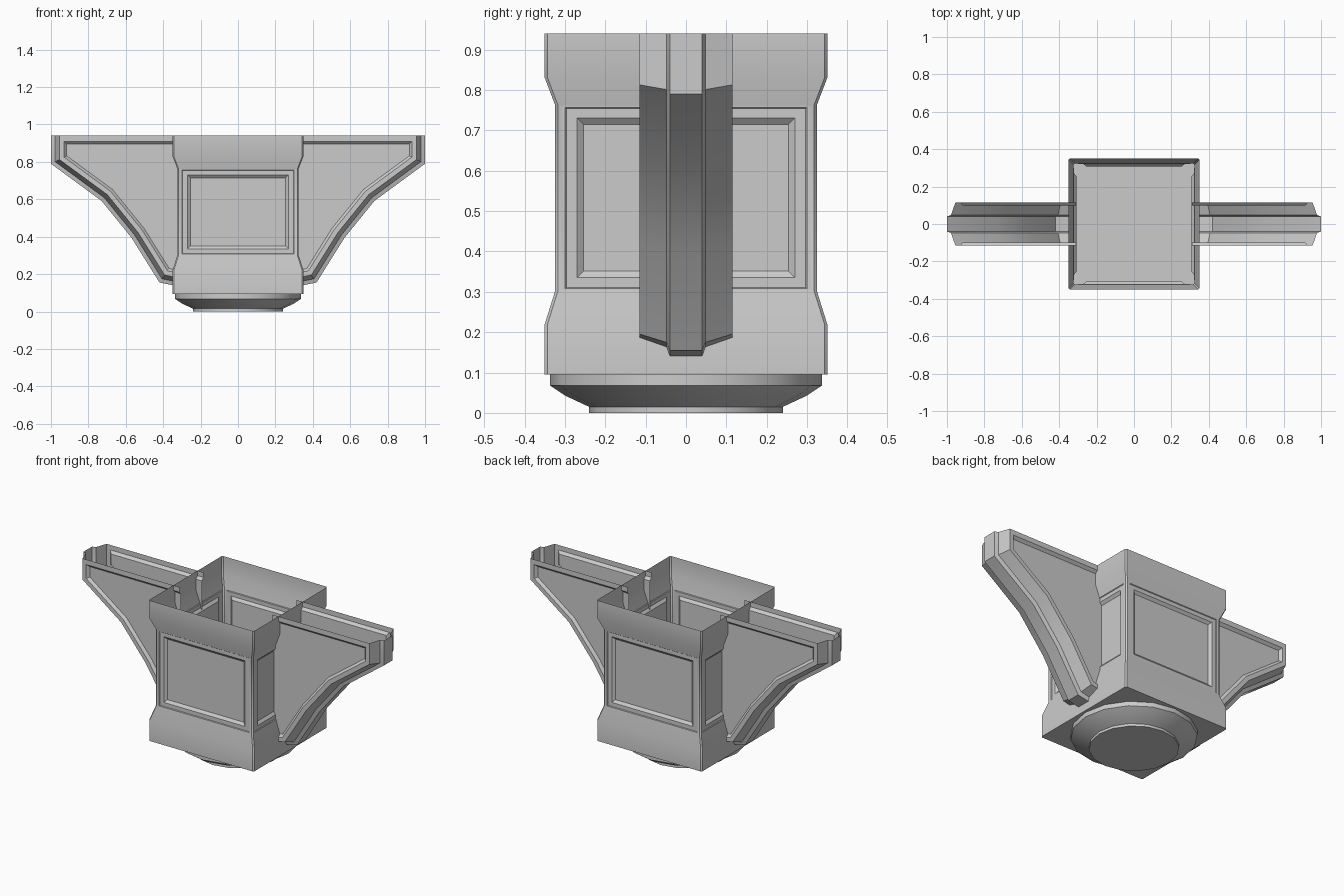
import bpy, bmesh, math
from mathutils import Vector, Matrix

if "Cube" in bpy.data.objects:
    bpy.data.objects.remove(bpy.data.objects["Cube"])


def finish(name, bm, angle=30):
    bmesh.ops.remove_doubles(bm, verts=bm.verts, dist=0.0005)
    bmesh.ops.recalc_face_normals(bm, faces=bm.faces)
    me = bpy.data.meshes.new(name)
    bm.to_mesh(me)
    bm.free()
    ob = bpy.data.objects.new(name, me)
    bpy.context.collection.objects.link(ob)
    bpy.ops.object.select_all(action='DESELECT')
    ob.select_set(True)
    bpy.context.view_layer.objects.active = ob
    bpy.ops.object.shade_smooth_by_angle(angle=math.radians(angle))
    return ob


def bridge(bm, a, b, closed=True):
    n = len(a)
    for i in range(n if closed else n - 1):
        j = (i + 1) % n
        bm.faces.new((a[i], a[j], b[j], b[i]))


# Square column: thin open-topped shell, waisted, recessed panel on each side
bm = bmesh.new()
C = 0.007  # corner chamfer
profile = [(0.35, 0.095), (0.35, 0.22), (0.324, 0.303), (0.324, 0.762),
           (0.35, 0.83), (0.35, 0.94)]
rings = []
for h, z in profile:
    ring = []
    for k in range(4):
        rot = Matrix.Rotation(k * math.pi / 2, 3, 'Z')
        for x in (-(h - C), h - C):
            ring.append(bm.verts.new(rot @ Vector((x, -h, z))))
    rings.append(ring)
for r, (a, b) in enumerate(zip(rings, rings[1:])):
    for i in range(8):
        j = (i + 1) % 8
        quad = [a[i], a[j], b[j], b[i]]
        if r != 2 or i % 2:
            bm.faces.new(quad)
            continue
        # nested frames stepping into the panel: half width, z range, depth
        rot = Matrix.Rotation(i // 2 * math.pi / 2, 3, 'Z')
        for w, z0, z1, d in ((0.300, 0.308, 0.757, 0.324), (0.296, 0.311, 0.754, 0.320),
                             (0.270, 0.335, 0.731, 0.320), (0.254, 0.351, 0.715, 0.307)):
            nxt = [bm.verts.new(rot @ Vector((x, -d, z)))
                   for x, z in ((-w, z0), (w, z0), (w, z1), (-w, z1))]
            bridge(bm, quad, nxt)
            quad = nxt
        bm.faces.new(quad)
bm.faces.new(rings[0])
finish("column", bm)

# Round stepped foot
bm = bmesh.new()
N = 16
loops = [[bm.verts.new((r * math.cos(2 * math.pi * i / N), r * math.sin(2 * math.pi * i / N), z))
          for i in range(N)]
         for r, z in ((0.24, 0), (0.24, 0.015), (0.30, 0.043), (0.337, 0.068), (0.337, 0.095))]
for a, b in zip(loops, loops[1:]):
    bridge(bm, a, b)
bm.faces.new(loops[0])
bm.faces.new(loops[-1])
finish("foot", bm, 25)

# Side wings: hollow, open on top, ribbed edge and recessed side panels
path = [Vector(p) for p in ((1, 0.94), (1, 0.79), (0.73, 0.592), (0.57, 0.395),
                            (0.42, 0.155), (0.31, 0.133))]


def offset(d, top):
    """Edge path moved inwards by d, cut at the top and at the column."""
    out = [Vector((0.31, top)), Vector((1 - d, top))]
    norms = []
    for p, q in zip(path, path[1:]):
        t = (q - p).normalized()
        norms.append(Vector((t.y, -t.x)))
    for i in range(1, len(path) - 1):
        m = (norms[i - 1] + norms[i]).normalized()
        out.append(path[i] + m * (d / m.dot(norms[i])))
    out.append(Vector((0.31, path[-1].y + d / abs(norms[-1].y))))
    return out


bm = bmesh.new()
# cross-section from rib centre to panel: inset, half thickness, top height
section = [(0, 0.04, 0.94), (0.022, 0.048, 0.94), (0.045, 0.115, 0.94),
           (0.070, 0.115, 0.91), (0.084, 0.100, 0.895)]
inner = []
for s in (-1, 1):
    rows = [[bm.verts.new((p.x, s * y, p.y)) for p in offset(d, top)]
            for d, y, top in section]
    for k, (a, b) in enumerate(zip(rows, rows[1:])):
        cut = 1 if k < 2 else 0  # the rim runs along the top edge too
        bridge(bm, a[cut:], b[cut:], closed=False)
    bm.faces.new(rows[-1])
    inner.append(rows[0][1:])
bridge(bm, inner[0], inner[1], closed=False)
bmesh.ops.delete(bm, geom=[v for v in bm.verts if not v.link_faces], context='VERTS')
wing = finish("side_wings", bm, 20)
mirror = wing.modifiers.new("mirror", 'MIRROR')
mirror.use_mirror_merge = False
